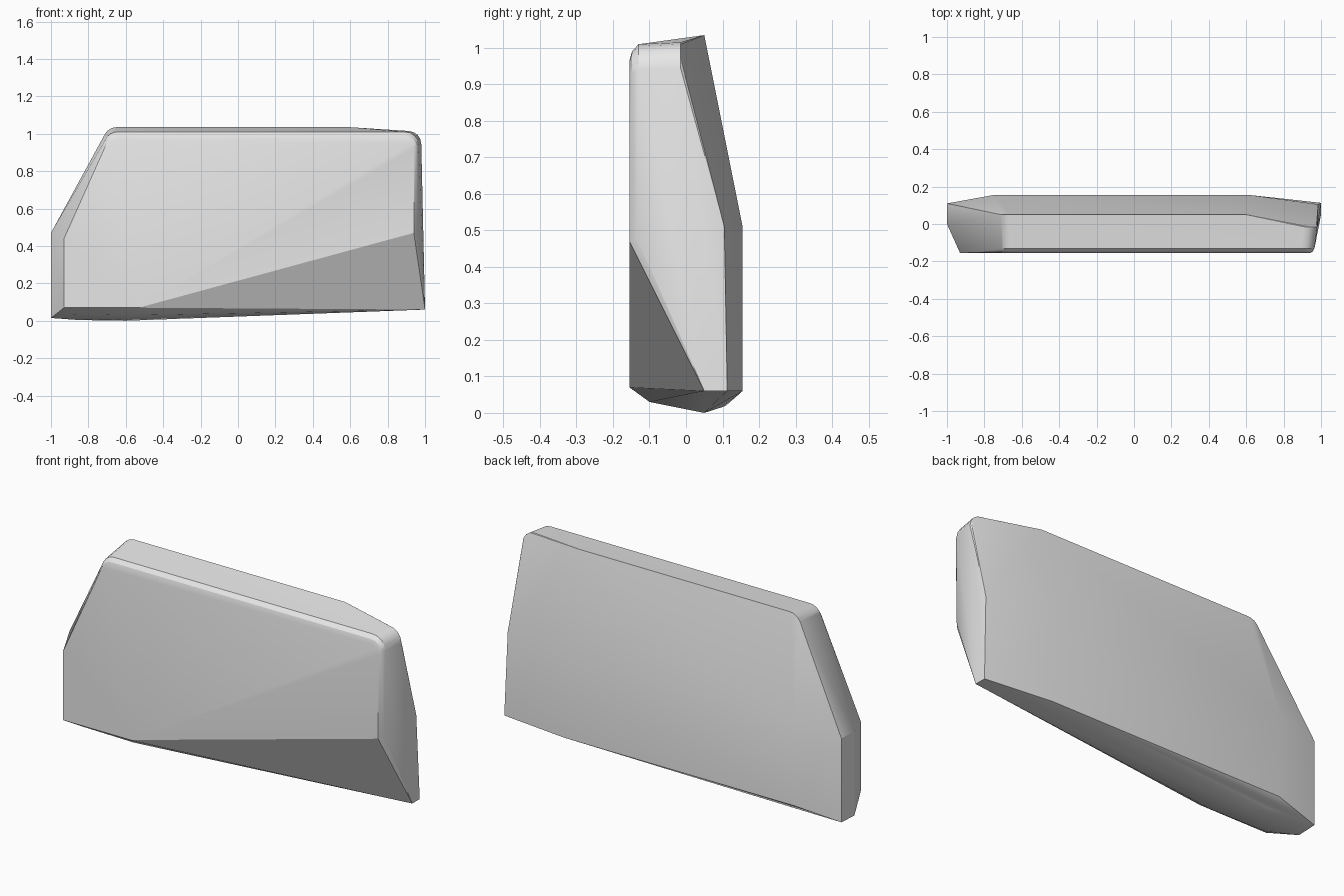
import bpy
import bmesh
from math import cos, sin, radians

cube = bpy.data.objects.get("Cube")
if cube:
    bpy.data.objects.remove(cube, do_unlink=True)


def arc(center_x, center_z, radius, y, start, end, steps=5):
    """Points of a rounded corner lying in a plane of constant y."""
    points = []
    for step in range(steps):
        angle = radians(start + (end - start) * step / (steps - 1))
        points.append((center_x + radius * cos(angle), y, center_z + radius * sin(angle)))
    return points


def post(x, y, *heights):
    """Points stacked above each other."""
    return [(x, y, height) for height in heights]


# Main levels of the slab
front, back, ridge = -0.155, 0.155, 0.05
shoulder, hem = 0.51, 0.06
points = []

# Rounded upper rim along the front, both corners
for y, center_z, radius in ((-0.13, 0.94, 0.07), (-0.148, 0.93, 0.06), (front, 0.92, 0.045)):
    points += arc(0.895, center_z, radius, y, 0, 90)
    points += arc(-0.645, center_z, radius, y, 90, 152)

# Upper rear corners and rear ridge
points += arc(0.91, 0.945, 0.07, -0.015, 0, 90)
points += arc(-0.65, 0.965, 0.07, ridge, 90, 152)
points += post(0.6, ridge, 1.035)

# Front panel, with its lower right cut back to the end point
points += post(-0.93, front, 0.07, 0.44)
points += post(-0.53, front, 0.07)
points += post(0.94, front, 0.47)
points += post(0.96, -0.135, 0.48)
points += post(1, ridge, hem)

# Rear panel with drawn-in ends
points += post(-0.75, back, hem, shoulder)
points += post(0.62, back, hem, shoulder)
points += post(0.985, 0.105, shoulder)
points += post(1, 0.113, hem)

# Left end face
points += post(-1, 0.11, 0.02, 0.47)
points += post(-1, 0, 0.015, 0.47)

# Rounded keel underneath
points += post(-0.6, ridge, 0)
points += post(-0.85, ridge, 0.004)
points += post(-0.75, 0.1, 0.016)
points += post(-0.55, -0.1, 0.03)
points += post(-0.88, -0.1, 0.035)

# Wrap the points in one closed shell
bm = bmesh.new()
for point in points:
    bm.verts.new(point)
hull = bmesh.ops.convex_hull(bm, input=bm.verts[:])
spare = set(hull["geom_interior"]) | set(hull["geom_unused"])
spare = [item for item in spare if isinstance(item, bmesh.types.BMVert)]
bmesh.ops.delete(bm, geom=spare, context="VERTS")
bmesh.ops.dissolve_limit(bm, angle_limit=radians(1), verts=bm.verts[:], edges=bm.edges[:])
bmesh.ops.recalc_face_normals(bm, faces=bm.faces[:])

mesh = bpy.data.meshes.new("panel_slab")
bm.to_mesh(mesh)
bm.free()
slab = bpy.data.objects.new("panel_slab", mesh)
bpy.context.collection.objects.link(slab)

# Plain grey surface
grey = bpy.data.materials.new("light_grey")
grey.use_nodes = True
color = (0.8, 0.8, 0.8, 1)
grey.diffuse_color = color
grey.node_tree.nodes["Principled BSDF"].inputs["Base Color"].default_value = color
mesh.materials.append(grey)

# Smooth rounding with crisp creases
bpy.ops.object.select_all(action="DESELECT")
slab.select_set(True)
bpy.context.view_layer.objects.active = slab
bpy.ops.object.shade_smooth_by_angle(angle=radians(24))
